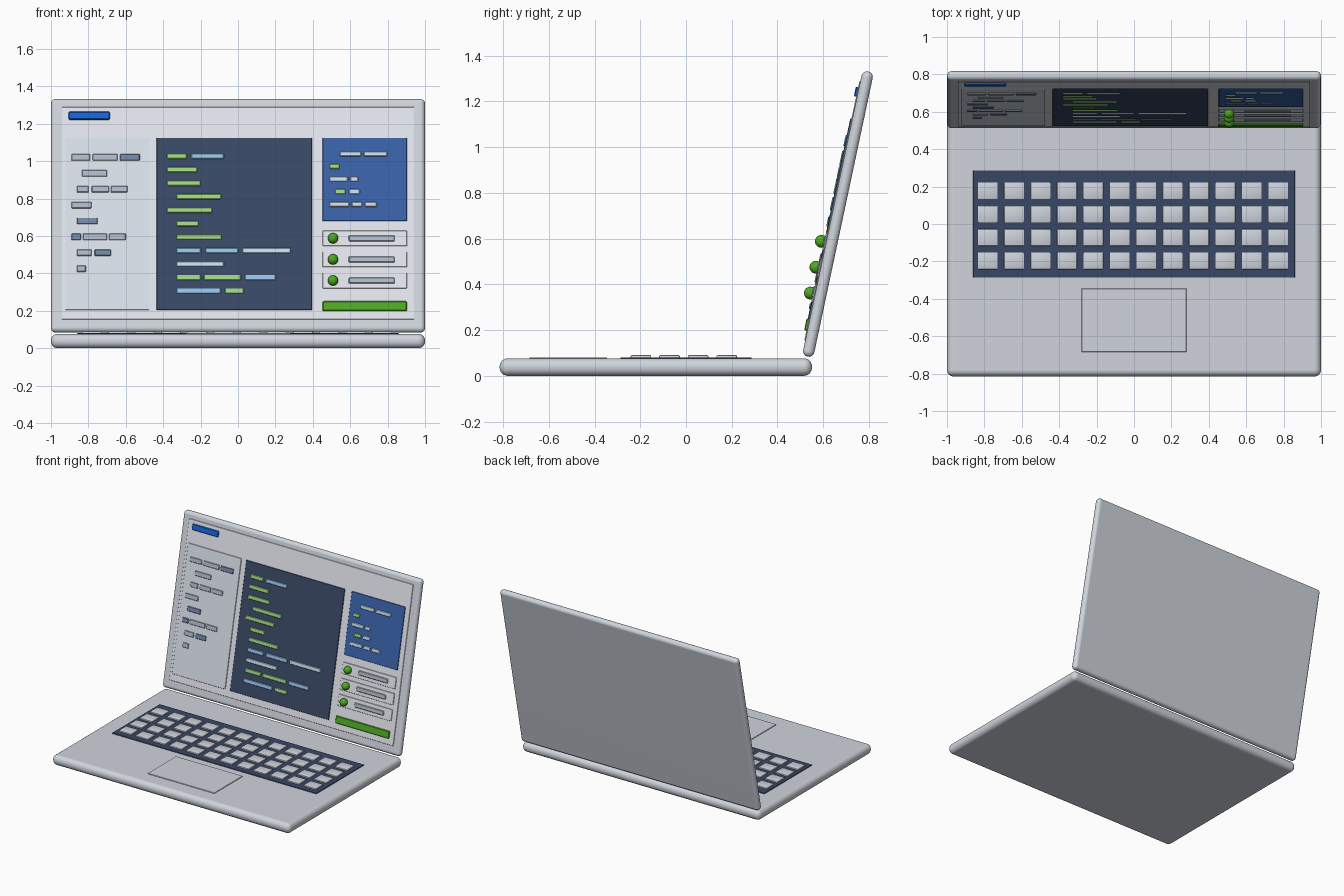
import bpy, bmesh, math
from mathutils import Matrix, Vector

if "Cube" in bpy.data.objects:
    bpy.data.objects.remove(bpy.data.objects["Cube"])

TILT = math.radians(12)
LID = Matrix.Translation((0, 0.6645, 0.7075)) @ Matrix.Rotation(-TILT, 4, 'X')


def mat(name, rgb):
    m = bpy.data.materials.new(name)
    m.diffuse_color = (*rgb, 1)
    m.use_nodes = True
    m.node_tree.nodes["Principled BSDF"].inputs["Base Color"].default_value = m.diffuse_color
    return m


BODY = mat("body_silver", (0.63, 0.66, 0.72))
PALE = mat("screen_white", (0.77, 0.79, 0.85))
SIDE = mat("sidebar_pale", (0.70, 0.75, 0.82))
NAVY = mat("navy", (0.04, 0.064, 0.13))
BLUE = mat("panel_blue", (0.04, 0.12, 0.39))
TAB = mat("bright_blue", (0.007, 0.13, 0.72))
GREEN = mat("green", (0.08, 0.40, 0.017))
LINES = {
    'G': mat("line_green", (0.34, 0.68, 0.22)),
    'B': mat("line_blue", (0.30, 0.55, 0.83)),
    'W': mat("line_white", (0.58, 0.72, 0.87)),
    'L': mat("line_grey", (0.43, 0.49, 0.58)),
    'D': mat("line_slate", (0.17, 0.24, 0.38)),
}


def finish(name, bm, material, matrix, weighted=False):
    me = bpy.data.meshes.new(name)
    bm.to_mesh(me)
    bm.free()
    me.polygons.foreach_set("use_smooth", [True] * len(me.polygons))
    me.set_sharp_from_angle(angle=math.radians(30))
    me.materials.append(material)
    ob = bpy.data.objects.new(name, me)
    ob.matrix_world = matrix
    bpy.context.collection.objects.link(ob)
    if weighted:
        ob.modifiers.new("normals", 'WEIGHTED_NORMAL').keep_sharp = True
    return ob


def slabs(name, boxes, material, bevel=0.003, seg=1, matrix=Matrix(), weighted=False):
    """One object from boxes given as (x0, x1, y0, y1, z0, z1)."""
    bm = bmesh.new()
    for x0, x1, y0, y1, z0, z1 in boxes:
        mid = Vector((x0 + x1, y0 + y1, z0 + z1)) / 2
        size = Matrix.Diagonal((x1 - x0, y1 - y0, z1 - z0, 1))
        bmesh.ops.create_cube(bm, size=1, matrix=Matrix.Translation(mid) @ size)
    bmesh.ops.bevel(bm, geom=bm.edges[:], offset=bevel, segments=seg,
                    profile=0.5, affect='EDGES')
    return finish(name, bm, material, matrix, weighted)


def lid_v(z, d):
    """Height along the lid for a front-view height z at depth d."""
    return (z - 0.7075 - d * math.sin(TILT)) / math.cos(TILT)


def on_lid(name, rects, material, d, bevel=0.002):
    """Flat rectangles (x0, x1, z0, z1) whose front lies d before the lid's middle."""
    boxes = [(a, b, -d, -0.02, lid_v(z0, d), lid_v(z1, d)) for a, b, z0, z1 in rects]
    return slabs(name, boxes, material, bevel, 1, LID)


# Base and lid shells
slabs("base", [(-1, 1, -0.815, 0.551, 0, 0.076)], BODY, 0.035, 6, weighted=True)
slabs("lid", [(-1, 1, -0.025, 0.025, -0.6375, 0.6375)], BODY, 0.0245, 6, LID, True)

# Keyboard and trackpad
slabs("keyboard_well", [(-0.86, 0.86, -0.287, 0.287, 0.06, 0.081)], NAVY, 0.002)
keys = []
for i in range(12):
    for j in range(4):
        x, y = -0.782 + 0.1412 * i, 0.178 - 0.125 * j
        keys.append((x - 0.053, x + 0.053, y - 0.045, y + 0.045, 0.07, 0.09))
slabs("keys", keys, BODY, 0.004, 2)
slabs("trackpad", [(-0.281, 0.281, -0.684, -0.345, 0.06, 0.081)], BODY, 0.002)

# Screen and window panels
on_lid("screen", [(-0.942, 0.942, 0.155, 1.29)], PALE, 0.029)
on_lid("sidebar_panel", [(-0.923, -0.475, 0.205, 1.125)], SIDE, 0.034)
on_lid("code_panel", [(-0.435, 0.395, 0.205, 1.125)], NAVY, 0.034)
on_lid("preview_panel", [(0.453, 0.903, 0.68, 1.125)], BLUE, 0.034)
on_lid("title_tab", [(-0.905, -0.685, 1.223, 1.265)], TAB, 0.039, 0.004)
on_lid("green_button", [(0.453, 0.903, 0.2, 0.252)], GREEN, 0.039, 0.004)

# Status rows with round lights
row_z = [0.588, 0.475, 0.362]
on_lid("status_rows", [(0.453, 0.903, z - 0.041, z + 0.041) for z in row_z], PALE, 0.034)
on_lid("status_bars", [(0.592, 0.838, z - 0.016, z + 0.016) for z in row_z],
       LINES['L'], 0.039, 0.004)
bm = bmesh.new()
for z in row_z:
    bmesh.ops.create_uvsphere(bm, u_segments=24, v_segments=12, radius=0.028,
                              matrix=Matrix.Translation((0.508, -0.046, lid_v(z, 0.046))))
finish("status_lights", bm, GREEN, LID)


def text_rows(name, rows, top, pitch, half):
    """Rows of coloured dashes; each dash is (colour key, x start, x end)."""
    groups = {}
    for i, row in enumerate(rows):
        z = top - pitch * i
        for key, a, b in row:
            groups.setdefault(key, []).append((a, b, z - half, z + half))
    for key, rects in groups.items():
        on_lid(f"{name}_{LINES[key].name}", rects, LINES[key], 0.039, 0.003)


# Sidebar dashes
text_rows("sidebar", [
    [('L', -0.89, -0.79), ('L', -0.777, -0.643), ('D', -0.632, -0.525)],
    [('L', -0.835, -0.70)],
    [('L', -0.862, -0.798), ('L', -0.782, -0.69), ('L', -0.68, -0.59)],
    [('L', -0.89, -0.782)],
    [('D', -0.862, -0.75)],
    [('D', -0.89, -0.84), ('L', -0.83, -0.70), ('L', -0.69, -0.60)],
    [('L', -0.862, -0.782), ('D', -0.766, -0.68)],
    [('L', -0.862, -0.814)],
], 1.021, 0.085, 0.017)

# Code dashes
text_rows("code", [
    [('G', -0.38, -0.274), ('B', -0.25, -0.076)],
    [('G', -0.38, -0.22)],
    [('G', -0.38, -0.20)],
    [('G', -0.33, -0.09)],
    [('G', -0.38, -0.14)],
    [('G', -0.33, -0.21)],
    [('G', -0.33, -0.087)],
    [('B', -0.33, -0.199), ('B', -0.175, 0), ('W', 0.023, 0.282)],
    [('W', -0.33, -0.076)],
    [('G', -0.33, -0.199), ('G', -0.183, 0.015), ('B', 0.036, 0.202)],
    [('B', -0.33, -0.092), ('G', -0.07, 0.031)],
], 1.027, 0.072, 0.014)

# Preview dashes
text_rows("preview", [
    [('W', 0.544, 0.657), ('W', 0.673, 0.796)],
    [('G', 0.49, 0.544)],
    [('W', 0.49, 0.587), ('W', 0.60, 0.643)],
    [('G', 0.518, 0.576), ('W', 0.593, 0.651)],
    [('W', 0.49, 0.593), ('W', 0.608, 0.662), ('W', 0.678, 0.742)],
], 1.04, 0.0675, 0.013)
